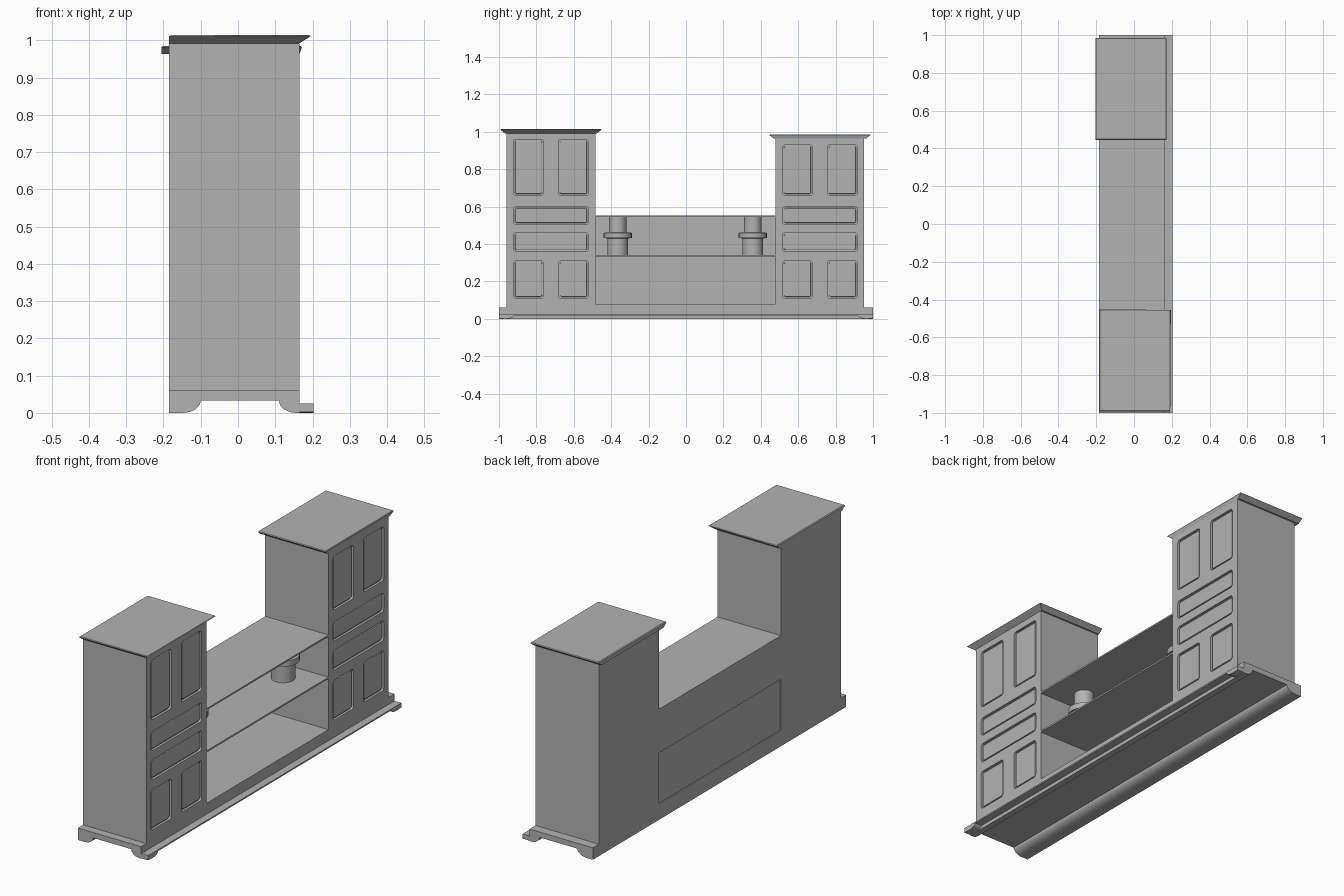
import bpy
import bmesh
import math
from mathutils import Matrix, Vector

cube = bpy.data.objects.get("Cube")
if cube:
    bpy.data.objects.remove(cube)

# Single plain material
grey = bpy.data.materials.new("plain_grey")
grey.use_nodes = True
colour = (0.45, 0.45, 0.45, 1)
grey.diffuse_color = colour
grey.node_tree.nodes["Principled BSDF"].inputs["Base Color"].default_value = colour

BACK, FRONT = -0.185, 0.165
PLINTH_TOP = 0.06


def finish(bm, name):
    bmesh.ops.recalc_face_normals(bm, faces=bm.faces)
    mesh = bpy.data.meshes.new(name)
    bm.to_mesh(mesh)
    bm.free()
    mesh.materials.append(grey)
    obj = bpy.data.objects.new(name, mesh)
    bpy.context.collection.objects.link(obj)
    return obj


def add_box(bm, x, y, z, round_corner=0):
    """Box from three (low, high) ranges, optionally rounded as seen from the front."""
    size = Vector((x[1] - x[0], y[1] - y[0], z[1] - z[0]))
    centre = Vector((sum(x), sum(y), sum(z))) / 2
    matrix = Matrix.Translation(centre) @ Matrix.Diagonal(size).to_4x4()
    verts = bmesh.ops.create_cube(bm, size=1, matrix=matrix)["verts"]
    if round_corner:
        edges = {e for v in verts for e in v.link_edges
                 if abs(e.verts[0].co.x - e.verts[1].co.x) > size.x / 2}
        bmesh.ops.bevel(bm, geom=list(edges), offset=round_corner,
                        segments=3, profile=0.5, affect='EDGES')


def box(name, x, y, z):
    bm = bmesh.new()
    add_box(bm, x, y, z)
    return finish(bm, name)


def extrude(name, outline, to_point, direction):
    """Extrude a flat outline into a solid."""
    bm = bmesh.new()
    face = bm.faces.new([bm.verts.new(to_point(a, b)) for a, b in outline])
    new = bmesh.ops.extrude_face_region(bm, geom=[face])["geom"]
    bmesh.ops.translate(bm, vec=direction,
                        verts=[g for g in new if isinstance(g, bmesh.types.BMVert)])
    return finish(bm, name)


def curved_foot(inner, outer, height, steps=6):
    """Concave bracket curve from the foot up to the apron."""
    angles = [i / steps * math.pi / 2 for i in range(steps + 1)]
    return [(inner + (outer - inner) * (1 - math.sin(a)),
             height * (1 - math.cos(a))) for a in angles]


def panel_boxes(centre, door_top, x, shrink, corner):
    """One box for each door and drawer front."""
    bm = bmesh.new()
    doors, drawers = [(-0.2, -0.04), (0.04, 0.2)], [(-0.2, 0.2)]
    rows = [(doors, 0.11, 0.31), (drawers, 0.36, 0.46),
            (drawers, 0.505, 0.6), (doors, 0.66, door_top)]
    for columns, low, high in rows:
        for a, b in columns:
            add_box(bm, x, (centre + a + shrink, centre + b - shrink),
                    (low + shrink, high - shrink), corner)
    return bm


def tower(side, centre, height, door_top, cap_x, cap_low):
    # Body with recessed openings
    body = box(side + "_cabinet", (BACK, FRONT), (centre - 0.237, centre + 0.237),
               (PLINTH_TOP, height))
    cutter = finish(panel_boxes(centre, door_top, (FRONT - 0.012, FRONT + 0.05), 0, 0.014),
                    "opening_cutter")
    cutter.hide_render = True
    cut = body.modifiers.new("openings", 'BOOLEAN')
    cut.object = cutter
    cut.solver = 'EXACT'
    bpy.context.view_layer.objects.active = body
    bpy.ops.object.modifier_apply(modifier=cut.name)
    bpy.data.objects.remove(cutter)

    # Doors and drawer fronts with softened edges
    fronts = finish(panel_boxes(centre, door_top, (FRONT - 0.02, FRONT - 0.003), 0.008, 0.008),
                    side + "_doors_and_drawers")
    soft = fronts.modifiers.new("soft_edge", 'BEVEL')
    soft.width = 0.005
    soft.segments = 2

    # Flared cap
    bm = bmesh.new()
    top = cap_low + 0.022
    add_box(bm, cap_x, (centre - 0.27, centre + 0.27), (cap_low, top))
    for v in bm.verts:
        if v.co.z < top - 0.01:
            v.co.x = min(v.co.x, FRONT)
            v.co.y = centre + math.copysign(0.245, v.co.y - centre)
    bottom = [e for e in bm.edges if all(v.co.z > top - 0.001 for v in e.verts)]
    bmesh.ops.bevel(bm, geom=bottom, offset=0.004, segments=1, affect='EDGES')
    finish(bm, side + "_cap")


tower("right", -0.722, 0.995, 0.96, (BACK, 0.195), 0.992)
tower("left", 0.716, 0.97, 0.93, (-0.205, 0.173), 0.963)

# Plinth with arched ends
arch = (curved_foot(-0.1, -0.15, 0.033)
        + curved_foot(0.11, FRONT - 0.008, 0.033)[::-1])
arch = sorted(arch, key=lambda p: p[0])
extrude("plinth", [(BACK, PLINTH_TOP), (BACK, 0)] + arch + [(FRONT, 0), (FRONT, PLINTH_TOP)],
        lambda x, z: (x, -1, z), (0, 2, 0))

# Low front rail with bracket feet
feet = sorted(curved_foot(-0.92, -0.965, 0.018) + curved_foot(0.92, 0.965, 0.018),
              key=lambda p: p[0])
extrude("front_rail", [(-1, 0.025), (-1, 0.002)] + feet + [(1, 0.002), (1, 0.025)],
        lambda y, z: (FRONT, y, z), (0.038, 0, 0))

# Open middle section
span = (-0.487, 0.481)
box("bottom_board", (BACK, FRONT), span, (PLINTH_TOP, 0.08))
box("middle_shelf", (BACK, FRONT), span, (0.334, 0.342))
box("top_shelf", (BACK, FRONT), span, (0.545, 0.553))
box("upper_back", (BACK, BACK + 0.012), span, (0.34, 0.55))
box("lower_back", (BACK + 0.004, BACK + 0.014), span, (0.07, 0.34))

# Turned posts with a collar
profile = [(0.055, 0.34), (0.055, 0.43), (0.075, 0.432), (0.075, 0.46),
           (0.047, 0.462), (0.047, 0.548)]
for name, y in (("right_post", -0.365), ("left_post", 0.357)):
    bm = bmesh.new()
    verts = [bm.verts.new((r, y, z)) for r, z in profile]
    edges = [bm.edges.new(pair) for pair in zip(verts, verts[1:])]
    bmesh.ops.spin(bm, geom=verts + edges, cent=(0, y, 0), axis=(0, 0, 1),
                   angle=math.tau, steps=32, use_merge=True)
    bmesh.ops.remove_doubles(bm, verts=bm.verts, dist=0.0001)
    post = finish(bm, name)
    bpy.ops.object.select_all(action='DESELECT')
    post.select_set(True)
    bpy.context.view_layer.objects.active = post
    bpy.ops.object.shade_smooth_by_angle(angle=math.radians(35))
